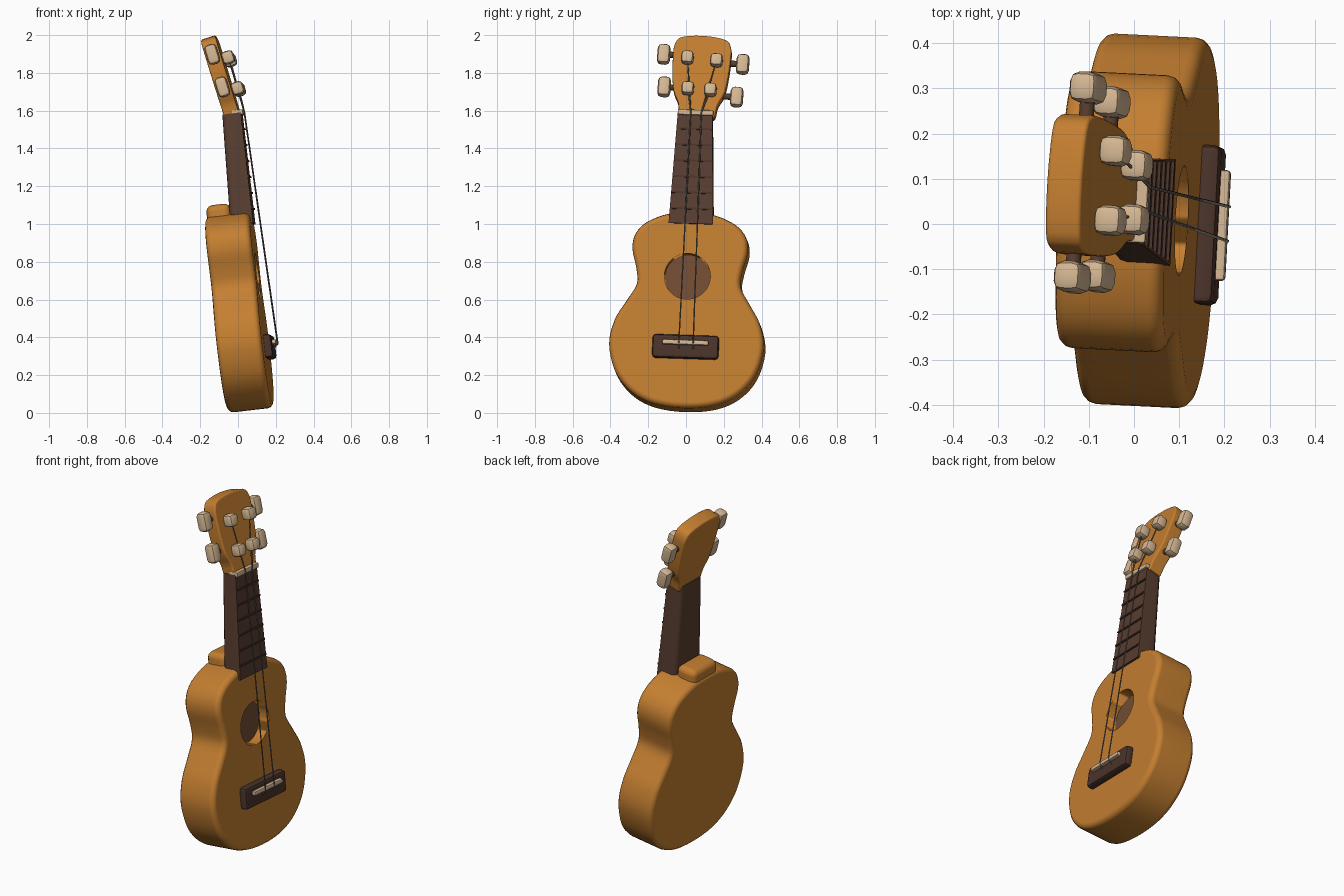
import bpy, bmesh, math
from mathutils import Matrix, Vector

if "Cube" in bpy.data.objects:
    bpy.data.objects.remove(bpy.data.objects["Cube"])


def material(name, rgb):
    m = bpy.data.materials.new(name)
    m.use_nodes = True
    m.diffuse_color = (*rgb, 1)
    m.node_tree.nodes["Principled BSDF"].inputs["Base Color"].default_value = (*rgb, 1)
    return m


WOOD = material("honey wood", (0.55, 0.21, 0.03))
NECK = material("brown wood", (0.10, 0.048, 0.03))
DARK = material("dark wood", (0.07, 0.034, 0.024))
HOLE = material("hole brown", (0.17, 0.075, 0.035))
CREAM = material("cream", (0.66, 0.47, 0.29))
STEEL = material("string grey", (0.16, 0.14, 0.12))

# Leaning frames: x is depth (soundboard at 0), y is sideways, z runs along the neck
BODY = (Matrix.Translation((0.185, -0.012, 0.028)) @ Matrix.Rotation(-0.05, 4, "Z")
        @ Matrix.Rotation(-0.115, 4, "Y") @ Matrix.Rotation(-0.033, 4, "X"))
HEAD = (BODY @ Matrix.Translation((0, 0.01, 1.58)) @ Matrix.Rotation(-0.185, 4, "Y")
        @ Matrix.Rotation(-0.035, 4, "X"))


def finish(bm, name, mat, frame, angle=40):
    bmesh.ops.recalc_face_normals(bm, faces=bm.faces)
    me = bpy.data.meshes.new(name)
    bm.to_mesh(me)
    bm.free()
    me.materials.append(mat)
    me.shade_smooth()
    me.set_sharp_from_angle(angle=math.radians(angle))
    ob = bpy.data.objects.new(name, me)
    bpy.context.collection.objects.link(ob)
    ob.matrix_world = frame
    mod = ob.modifiers.new("weighted_normals", "WEIGHTED_NORMAL")
    mod.keep_sharp = True
    return ob


def smooth_loop(half, steps):
    """Mirror a half outline and round it with a closed spline."""
    pts = [Vector(p) for p in half] + [Vector((-y, z)) for y, z in half[-2:0:-1]]
    out = []
    for i in range(len(pts)):
        a, b, c, d = (pts[(i + k) % len(pts)] for k in (-1, 0, 1, 2))
        for s in range(steps):
            t = s / steps
            out.append(0.5 * (2 * b + (c - a) * t + (2 * a - 5 * b + 4 * c - d) * t * t
                              + (3 * b - a - 3 * c + d) * t ** 3))
    return out


def slab(name, outline, back, front, round_by, mat, frame):
    """Extrude a (y, z) outline through the depth and round both rims."""
    bm = bmesh.new()
    face = bm.faces.new([bm.verts.new((back, y, z)) for y, z in outline])
    ext = bmesh.ops.extrude_face_region(bm, geom=[face])["geom"]
    bmesh.ops.translate(bm, vec=(front - back, 0, 0),
                        verts=[g for g in ext if isinstance(g, bmesh.types.BMVert)])
    bmesh.ops.recalc_face_normals(bm, faces=bm.faces)
    rims = [e for e in bm.edges if abs(e.verts[0].co.x - e.verts[1].co.x) < 1e-5]
    bmesh.ops.bevel(bm, geom=rims, offset=round_by, segments=3, profile=0.5,
                    affect="EDGES", clamp_overlap=True)
    return finish(bm, name, mat, frame)


def block(name, size, centre, round_by, mat, frame, segments=2):
    bm = bmesh.new()
    bmesh.ops.create_cube(bm, size=1, matrix=Matrix.Translation(centre) @ Matrix.Diagonal((*size, 1)))
    if round_by:
        bmesh.ops.bevel(bm, geom=bm.edges[:], offset=round_by, segments=segments,
                        profile=0.5, affect="EDGES")
    return finish(bm, name, mat, frame)


def rod(name, radius, length, centre, axis, mat, frame, sides=12):
    bm = bmesh.new()
    turn = Vector((0, 0, 1)).rotation_difference(Vector(axis)).to_matrix().to_4x4()
    bmesh.ops.create_cone(bm, cap_ends=True, segments=sides, radius1=radius, radius2=radius,
                          depth=length, matrix=Matrix.Translation(centre) @ turn)
    return finish(bm, name, mat, frame)


# Body with its sound hole
body_half = [(0, 0), (0.16, 0.018), (0.28, 0.075), (0.37, 0.18), (0.41, 0.33), (0.385, 0.46),
             (0.325, 0.565), (0.275, 0.655), (0.282, 0.74), (0.306, 0.84), (0.293, 0.92),
             (0.235, 0.985), (0.12, 1.033), (0, 1.043)]
body = slab("body", smooth_loop(body_half, 4), -0.24, 0, 0.03, WOOD, BODY)
hole_centre = Vector((0, -0.008, 0.70))
cutter = rod("hole_cutter", 0.122, 0.14, hole_centre, (1, 0, 0), WOOD, BODY, 40)
cutter.hide_render = True
cut = body.modifiers.new("sound_hole", "BOOLEAN")
cut.object = cutter
cut.solver = "EXACT"
body.modifiers.move(1, 0)
carved = bpy.data.meshes.new_from_object(body.evaluated_get(bpy.context.evaluated_depsgraph_get()))
carved.set_sharp_from_angle(angle=math.radians(40))
body.modifiers.remove(cut)
body.data = carved
bpy.data.objects.remove(cutter)
rod("sound_hole_floor", 0.121, 0.008, hole_centre - Vector((0.067, 0, 0)), (1, 0, 0), HOLE, BODY, 40)

# Heel behind the neck
block("heel", (0.13, 0.21, 0.17), (-0.165, 0, 1.015), 0.035, WOOD, BODY, 3)

# Tapered neck
bm = bmesh.new()
bmesh.ops.create_cube(bm, size=1)
for v in bm.verts:
    top = v.co.z > 0
    half = 0.092 if top else 0.118
    back = -0.088 if top else -0.11
    v.co = Vector((0.012 if v.co.x > 0 else back, math.copysign(half, v.co.y), 1.57 if top else 0.98))
back_edges = [e for e in bm.edges if all(v.co.x < -0.05 for v in e.verts)
              and abs(e.verts[0].co.z - e.verts[1].co.z) > 0.1]
bmesh.ops.bevel(bm, geom=back_edges, offset=0.03, segments=3, profile=0.5, affect="EDGES")
finish(bm, "neck", NECK, BODY)

# Frets and nut
for i in range(6):
    z = 1.06 + i * 0.085
    block(f"fret_{i + 1}", (0.012, 0.226 - (z - 1) * 0.08, 0.009), (0.013, 0, z), 0, DARK, BODY)
block("nut", (0.06, 0.188, 0.028), (-0.006, 0.003, 1.572), 0.006, CREAM, BODY)

# Headstock
head_half = [(0, -0.025), (0.075, -0.025), (0.095, -0.015), (0.105, 0.045), (0.135, 0.11),
             (0.148, 0.2), (0.154, 0.31), (0.148, 0.37), (0.115, 0.408), (0, 0.422)]
slab("headstock", smooth_loop(head_half, 3), -0.082, 0, 0.022, WOOD, HEAD)

# Tuning posts on the face and knobs at the sides
posts = {"upper_right": (-0.074, 0.285), "upper_left": (0.081, 0.28),
         "lower_right": (-0.058, 0.115), "lower_left": (0.062, 0.115)}
knobs = {"upper_right": (-0.205, 0.315), "lower_right": (-0.188, 0.135),
         "upper_left": (0.217, 0.288), "lower_left": (0.2, 0.105)}
for side, (y, z) in posts.items():
    block("tuning_post_" + side, (0.065, 0.066, 0.07), (0.03, y, z), 0.02, CREAM, HEAD)
for side, (y, z) in knobs.items():
    block("tuning_knob_" + side, (0.066, 0.068, 0.108), (-0.04, y, z), 0.022, CREAM, HEAD)
    rod("knob_shaft_" + side, 0.017, 0.1, (-0.04, y * 0.75, z), (0, 1, 0), NECK, HEAD)

# Bridge and saddle
block("bridge", (0.055, 0.352, 0.125), (0.014, -0.002, 0.322), 0.018, DARK, BODY)
block("saddle", (0.03, 0.245, 0.026), (0.047, -0.002, 0.342), 0.008, CREAM, BODY)


# Strings from the saddle over the nut to the posts
def string(name, points):
    cu = bpy.data.curves.new(name, "CURVE")
    cu.dimensions = "3D"
    cu.bevel_depth = 0.0035
    cu.bevel_resolution = 1
    cu.use_fill_caps = True
    sp = cu.splines.new("POLY")
    sp.points.add(len(points) - 1)
    for p, co in zip(sp.points, points):
        p.co = (*co, 1)
    cu.materials.append(STEEL)
    bpy.context.collection.objects.link(bpy.data.objects.new(name, cu))


for side, low_y, nut_y in (("right", -0.036, -0.022), ("left", 0.04, 0.034)):
    nut = BODY @ Vector((0.026, nut_y, 1.572))
    string("string_" + side, [BODY @ Vector((0.025, low_y, 0.285)), BODY @ Vector((0.063, low_y, 0.342)),
                              nut, HEAD @ Vector((0.03, *posts["upper_" + side]))])
    string("string_end_" + side, [nut, HEAD @ Vector((0.03, *posts["lower_" + side]))])
